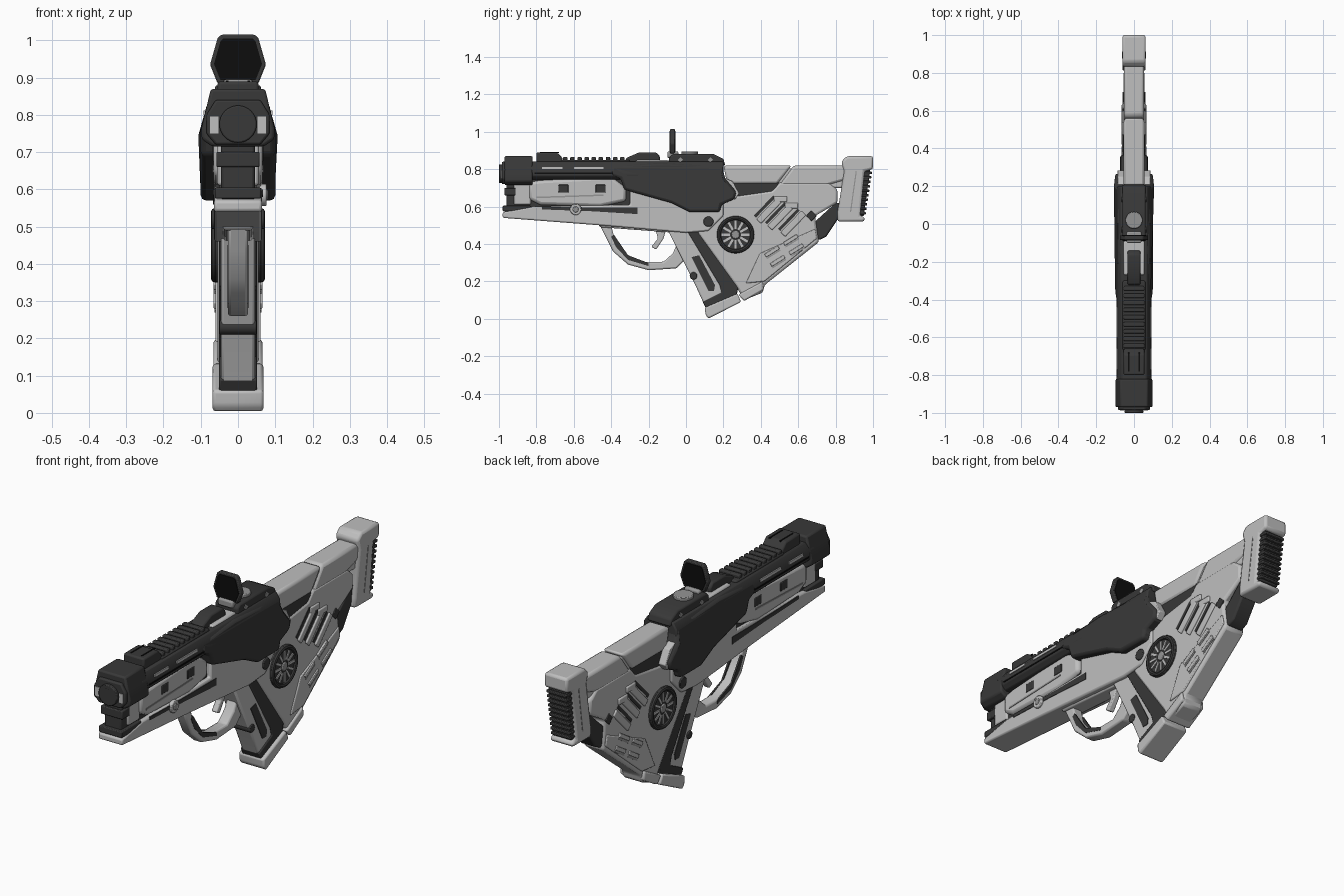
import bpy, bmesh, math
from mathutils import Vector, Matrix

if "Cube" in bpy.data.objects:
    bpy.data.objects.remove(bpy.data.objects["Cube"])


def material(name, v):
    m = bpy.data.materials.new(name)
    m.diffuse_color = (v, v, v, 1)
    m.use_nodes = True
    m.node_tree.nodes["Principled BSDF"].inputs["Base Color"].default_value = m.diffuse_color
    return m


LIGHT = material("light_grey", 0.52)
DARK = material("charcoal", 0.04)
BLACK = material("lens_black", 0.004)
MID = material("mid_grey", 0.30)


def finish(name, bm, mat, bevel=0.0):
    bmesh.ops.recalc_face_normals(bm, faces=bm.faces)
    me = bpy.data.meshes.new(name)
    bm.to_mesh(me)
    bm.free()
    me.materials.append(mat)
    ob = bpy.data.objects.new(name, me)
    bpy.context.collection.objects.link(ob)
    if bevel:
        b = ob.modifiers.new("bevel", 'BEVEL')
        b.width, b.segments, b.limit_method = bevel, 2, 'ANGLE'
        b.angle_limit = math.radians(30)
    return ob


def prism(bm, a, b):
    """Solid between two matching loops of points."""
    va, vb = [bm.verts.new(p) for p in a], [bm.verts.new(p) for p in b]
    n = len(va)
    bm.faces.new(va)
    bm.faces.new(vb[::-1])
    for i in range(n):
        j = (i + 1) % n
        bm.faces.new((va[i], vb[i], vb[j], va[j]))


def slab(name, mat, pts, hw, bevel=0.008, taper=None):
    """Side profile (y, z) extruded across x; taper = (z, width factor above it)."""
    bm = bmesh.new()
    w = [hw * (taper[1] if taper and z > taper[0] else 1) for y, z in pts]
    prism(bm, [(-h, y, z) for h, (y, z) in zip(w, pts)], [(h, y, z) for h, (y, z) in zip(w, pts)])
    return finish(name, bm, mat, bevel)


def sides(name, mat, shapes, x0, x1, bevel=0.0):
    """Raised plates on both flanks."""
    bm = bmesh.new()
    for pts in shapes:
        for s in (-1, 1):
            prism(bm, [(s * x0, y, z) for y, z in pts], [(s * x1, y, z) for y, z in pts])
    return finish(name, bm, mat, bevel)


def section(name, mat, half, y0, y1, bevel=0.006):
    """Mirrored cross-section (x, z) extruded along y."""
    pts = half + [(-x, z) for x, z in reversed(half)]
    bm = bmesh.new()
    prism(bm, [(x, y0, z) for x, z in pts], [(x, y1, z) for x, z in pts])
    return finish(name, bm, mat, bevel)


def rect(y0, y1, z0, z1):
    return [(y0, z0), (y1, z0), (y1, z1), (y0, z1)]


def bar(y, z, length, width, deg):
    c, s = math.cos(math.radians(deg)), math.sin(math.radians(deg))
    return [(y + u * c - v * s, z + u * s + v * c) for u, v in
            rect(-length / 2, length / 2, -width / 2, width / 2)]


def cyl(name, mat, loc, r, depth, axis, bevel=0.004, n=32):
    bm = bmesh.new()
    rot = {'X': Matrix.Rotation(math.pi / 2, 4, 'Y'), 'Y': Matrix.Rotation(math.pi / 2, 4, 'X'),
           'Z': Matrix()}[axis]
    bmesh.ops.create_cone(bm, cap_ends=True, segments=n, radius1=r, radius2=r, depth=depth,
                          matrix=Matrix.Translation(Vector(loc)) @ rot)
    return finish(name, bm, mat, bevel)


# Front body and fore-end
slab("lower_receiver", LIGHT, [(-.98, .57), (-.82, .60), (-.3, .61), (-.3, .73), (.2, .73), (.2, .55),
                               (.12, .47), (0, .46), (-.46, .50), (-.98, .54)], .065)
slab("front_core", DARK, rect(-.96, -.2, .57, .76), .045)
slab("front_collar", LIGHT, rect(-.92, -.83, .61, .73), .056)
slab("fore_end", LIGHT, [(-.84, .73), (-.78, .74), (-.40, .76), (-.32, .70), (-.32, .63), (-.46, .60),
                         (-.78, .61), (-.84, .64)], .066, .016)
sides("fore_end_windows", DARK, [rect(y - .027, y + .027, .675, .717) for y in (-.655, -.457)], .06, .069, .003)
sides("fore_end_slot", DARK, [[(-.77, .60), (-.46, .595), (-.26, .595), (-.26, .56), (-.5, .575), (-.77, .585)]],
      .06, .0675)
slab("front_lower_plate", DARK, rect(-.98, -.83, .575, .605), .062, .004)
slab("front_upper_plate", DARK, rect(-.97, -.91, .66, .70), .058, .004)
sides("seam_strip", MID, [bar(-.62, .655, .36, .008, 2)], .06, .0685)
cyl("bolt_head", LIGHT, (.067, -.59, .585), .03, .02, 'X')
cyl("bolt_center", MID, (.074, -.59, .585), .016, .012, 'X')

# Upper receiver, muzzle and barrel
section("upper_receiver", DARK, [(.068, .84), (.088, .81), (.092, .765), (.07, .745)], -.86, .2)
section("muzzle_block", DARK, [(.073, .87), (.087, .81), (.098, .765), (.098, .735), (.07, .715)], -.97, -.82, .008)
section("muzzle_collar", DARK, [(.06, .84), (.085, .80), (.085, .75), (.06, .72)], -.985, -.95)
sides("muzzle_inserts", LIGHT, [rect(-.988, -.97, .75, .795)], .052, .075)
cyl("barrel", DARK, (0, -.94, .775), .05, .12, 'Y')
cyl("bore", BLACK, (0, -.998, .775), .034, .004, 'Y', 0)
sides("receiver_slots", LIGHT, [rect(-.77, -.66, .80, .812), rect(-.60, -.44, .80, .812)], .08, .0925)
sides("receiver_groove", BLACK, [rect(-.81, -.38, .775, .782)], .08, .0935)

# Top rail
slab("rail_front", DARK, [(-.80, .83), (-.80, .89), (-.69, .89), (-.66, .86), (-.66, .83)], .055)
sides("rail_front_grooves", BLACK, [rect(-.78, -.68, .887, .892)], .025, .032)
slab("rail_bed", DARK, rect(-.67, -.3, .83, .85), .06)
for i in range(9):
    y = -.645 + i * .038
    slab("rail_ridge", DARK, rect(y - .012, y + .012, .84, .865), .055, .005)
slab("rear_rail_flank", LIGHT, rect(-.27, -.09, .82, .848), .055)
slab("rear_rail", DARK, [(-.33, .83), (-.32, .86), (-.25, .89), (-.16, .89), (-.14, .87), (-.14, .83)], .034)

# Reflex sight
slab("sight_base", DARK, [(-.09, .82), (-.09, .865), (-.07, .88), (.15, .88), (.20, .855), (.21, .82)], .062)
cyl("sight_button", MID, (0, .02, .885), .045, .02, 'Z')
sides("sight_screws", MID, [bar(y, .85, .02, .02, 45) for y in (-.03, .13)], .055, .065)
slab("sight_foot", MID, rect(-.1, -.04, .86, .895), .04)
hexa = [(.045, 1.015), (.055, 1.005), (.075, .935), (.055, .885)]
section("sight_frame", DARK, hexa, -.085, -.06, .004)
section("sight_lens", BLACK, [(x * .86, .945 + (z - .945) * .86) for x, z in hexa], -.088, -.057, 0)

# Side covers and the hooks behind them
slab("side_cover", DARK, [(-.40, .82), (-.14, .835), (.19, .82), (.21, .75), (.27, .68), (.26, .64), (.19, .61),
                          (.18, .57), (.02, .57), (-.08, .62), (-.33, .69), (-.35, .75), (-.40, .77)],
     .1, .014, (.77, .84))
sides("cover_hook", LIGHT, [[(.18, .765), (.25, .735), (.285, .67), (.26, .635), (.262, .68), (.2, .72)]],
      .05, .088, .004)

# Rear body and stock
slab("rear_body", LIGHT, [(.08, .55), (.2, .66), (.25, .655), (.46, .685), (.5, .73), (.76, .73), (.81, .69),
                          (.81, .62), (.69, .55), (.71, .41), (.42, .18), (.41, .14), (.31, .10), (.27, .17),
                          (.06, .46)], .055, .012)
slab("stock_gap", DARK, [(.18, .74), (.5, .74), (.48, .66), (.2, .63)], .05)
slab("stock_front", LIGHT, [(.2, .82), (.565, .82), (.49, .72), (.22, .72)], .056, .014)
slab("stock_rear", LIGHT, [(.575, .82), (.86, .82), (.85, .74), (.78, .72), (.66, .68), (.5, .69), (.5, .72)],
     .053, .014)
slab("stock_core", LIGHT, rect(.4, .85, .70, .805), .045)
slab("stock_hinge", DARK, [(.68, .45), (.69, .52), (.80, .62), (.84, .62), (.81, .53), (.75, .44), (.71, .42)], .042)
slab("butt", LIGHT, [(.86, .87), (1, .87), (1, .80), (.955, .79), (.93, .55), (.955, .545), (.955, .52),
                     (.81, .52), (.81, .57), (.845, .79), (.83, .84)], .062, .012)
slab("butt_pad", DARK, [(.94, .795), (.985, .795), (.95, .55), (.91, .55)], .05, .004)
for i in range(10):
    t = i / 9
    slab("pad_ridge", DARK, bar(.972 - .033 * t, .78 - .215 * t, .045, .013, 0), .054, .003)
sides("butt_seam", MID, [bar(.895, .68, .22, .006, 82)], .055, .0635)

# Rear body panels, vents and lower ribs
sides("lower_panel", LIGHT, [[(.32, .19), (.395, .35), (.69, .48), (.70, .43), (.42, .20)]], .05, .061, .005)
sides("panel_ribs", LIGHT, [bar(.46 + .1 * i + .03 * j, .36 + .062 * i - .05 * j, .085, .02, 32)
                            for i in range(2) for j in range(2)], .055, .066, .003)
sides("panel_rib_shadows", MID, [bar(.468 + .1 * i + .03 * j, .345 + .062 * i - .05 * j, .085, .007, 32)
                                 for i in range(2) for j in range(2)], .055, .0625)
vents = [(.42, .60), (.48, .565), (.55, .53)]
sides("vent_gaps", DARK, [bar(y, z, .15, .016, 46) for y, z in vents], .05, .0575)
sides("vent_slats", LIGHT, [bar(y + .024, z - .022, .16, .034, 46) for y, z in vents]
      + [bar(y + .085, z + .04, .07, .03, 0) for y, z in vents[:2]], .05, .063, .005)
sides("rear_pin", DARK, [bar(.67, .55, .04, .04, 45)], .05, .059, .003)
cyl("body_pin", DARK, (0, .12, .52), .027, .142, 'X')

# Round fan on each flank
cyl("fan_housing", DARK, (0, .265, .45), .1, .126, 'X', n=40)
ring = [(.265 + .1 * math.cos(a), .45 + .1 * math.sin(a)) for a in [i * math.tau / 40 for i in range(40)]]
for s in (-1, 1):
    bpy.ops.mesh.primitive_torus_add(location=(s * .062, .265, .45), rotation=(0, math.pi / 2, 0),
                                     major_radius=.089, minor_radius=.011, major_segments=40, minor_segments=8)
    bpy.context.object.name = "fan_rim"
    bpy.context.object.data.materials.append(DARK)
sides("fan_spokes", LIGHT, [bar(.265 + .052 * math.cos(math.radians(a)), .45 + .052 * math.sin(math.radians(a)),
                               .046, .012, a) for a in range(0, 360, 30)], .06, .067)
cyl("fan_hub", MID, (0, .265, .45), .022, .136, 'X')

# Grip
slab("grip_core", LIGHT, [(-.10, .48), (.03, .48), (.22, .15), (.10, .07), (.05, .18)], .045)
slab("grip_frame", DARK, [(.0, .48), (.11, .48), (.28, .17), (.27, .12), (.11, .05), (.09, .09), (.19, .14),
                          (.18, .18)], .051, .005)
sides("grip_slot", DARK, [[(.03, .33), (.07, .34), (.155, .18), (.15, .15), (.12, .15)]], .04, .048)
slab("grip_cap", LIGHT, [(.10, .06), (.275, .135), (.295, .09), (.12, .002), (.105, .02)], .068)
slab("rear_foot", LIGHT, [(.28, .13), (.41, .20), (.415, .155), (.31, .095)], .066)
cyl("grip_button", DARK, (0, .04, .23), .02, .1, 'X')

# Trigger guard and trigger
guard = [(-.46, .50), (-.40, .50), (-.38, .42), (-.32, .345), (-.23, .305), (-.12, .305), (-.07, .35), (-.04, .42),
         (.0, .36), (.0, .32), (-.05, .27), (-.20, .26), (-.31, .29), (-.39, .36), (-.43, .44)]
slab("trigger_guard", LIGHT, guard, .027, .008)
sides("guard_inlay", DARK, [[(-.385, .45), (-.365, .42), (-.31, .34), (-.2, .298), (-.2, .282), (-.31, .315),
                             (-.375, .385), (-.40, .44)]], .02, .0285)
slab("trigger", LIGHT, [(-.17, .50), (-.10, .50), (-.12, .43), (-.16, .37), (-.185, .385), (-.15, .43)], .015, .005)
slab("guard_mount", LIGHT, [(-.48, .53), (-.10, .52), (-.06, .46), (-.46, .49)], .04)

# Smooth shading with crisp edges
bpy.ops.object.select_all(action='SELECT')
bpy.context.view_layer.objects.active = bpy.context.selected_objects[0]
bpy.ops.object.shade_smooth_by_angle(angle=math.radians(35))
